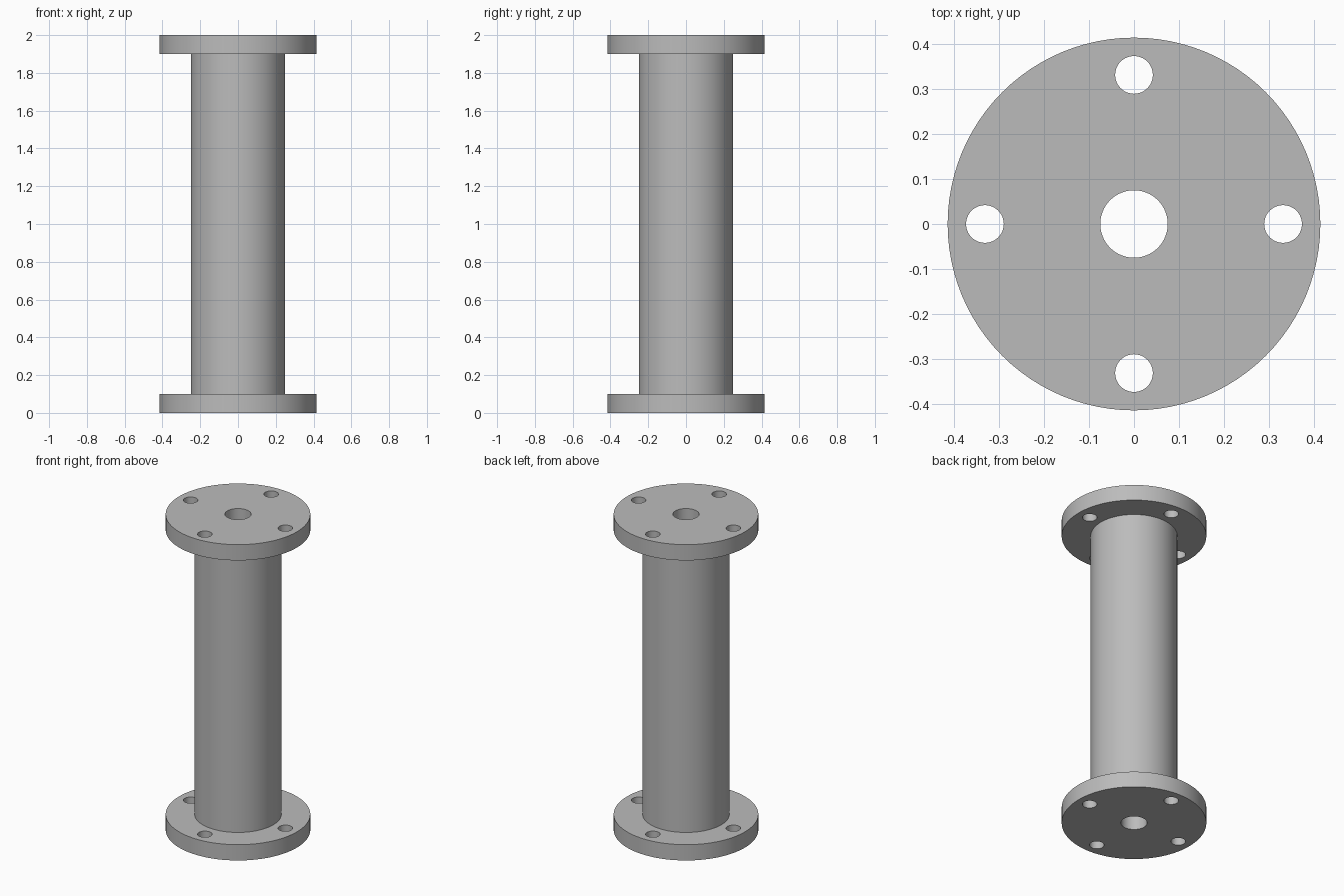
import bpy, bmesh, math
from mathutils import Matrix, Vector

cube = bpy.data.objects.get("Cube")
if cube:
    bpy.data.objects.remove(cube, do_unlink=True)

HEIGHT = 2.0
FLANGE_R, FLANGE_H = 0.415, 0.1
COLUMN_R, BORE_R = 0.249, 0.075
BOLT_R, BOLT_CIRCLE = 0.042, 0.332
SEGMENTS = 96

# Single plain grey finish
grey = bpy.data.materials.new("plain grey")
grey.use_nodes = True
color = (0.5, 0.5, 0.5, 1.0)
grey.diffuse_color = color
grey.node_tree.nodes["Principled BSDF"].inputs["Base Color"].default_value = color


def add_object(name, bm):
    bmesh.ops.recalc_face_normals(bm, faces=bm.faces)
    mesh = bpy.data.meshes.new(name)
    bm.to_mesh(mesh)
    bm.free()
    obj = bpy.data.objects.new(name, mesh)
    bpy.context.collection.objects.link(obj)
    obj.data.materials.append(grey)
    return obj


# Column, both flanges and the through bore turned from one closed profile
low, high = FLANGE_H, HEIGHT - FLANGE_H
profile = [(BORE_R, 0), (FLANGE_R, 0), (FLANGE_R, low), (COLUMN_R, low),
           (COLUMN_R, high), (FLANGE_R, high), (FLANGE_R, HEIGHT), (BORE_R, HEIGHT)]
bm = bmesh.new()
verts = [bm.verts.new((r, 0, z)) for r, z in profile]
edges = [bm.edges.new((a, b)) for a, b in zip(verts, verts[1:] + verts[:1])]
bmesh.ops.spin(bm, geom=verts + edges, axis=(0, 0, 1), cent=(0, 0, 0),
               angle=math.tau, steps=SEGMENTS, use_merge=True)
bmesh.ops.remove_doubles(bm, verts=bm.verts, dist=1e-5)
spool = add_object("flanged_column", bm)

# Four long drills cut the bolt holes through both flanges
bm = bmesh.new()
for i in range(4):
    angle = i * math.pi / 2
    spot = Vector((math.cos(angle), math.sin(angle), 0)) * BOLT_CIRCLE
    spot.z = HEIGHT / 2
    bmesh.ops.create_cone(bm, cap_ends=True, segments=40, radius1=BOLT_R,
                          radius2=BOLT_R, depth=HEIGHT + 0.2,
                          matrix=Matrix.Translation(spot))
drills = add_object("bolt_hole_cutter", bm)
drills.hide_render = True

cut = spool.modifiers.new("bolt_holes", "BOOLEAN")
cut.operation = "DIFFERENCE"
cut.solver = "EXACT"
cut.object = drills

bpy.ops.object.select_all(action="DESELECT")
spool.select_set(True)
bpy.context.view_layer.objects.active = spool
bpy.ops.object.modifier_apply(modifier=cut.name)
bpy.data.objects.remove(drills, do_unlink=True)

# Smooth round walls, crisp rims
bpy.ops.object.shade_smooth_by_angle(angle=math.radians(30))
